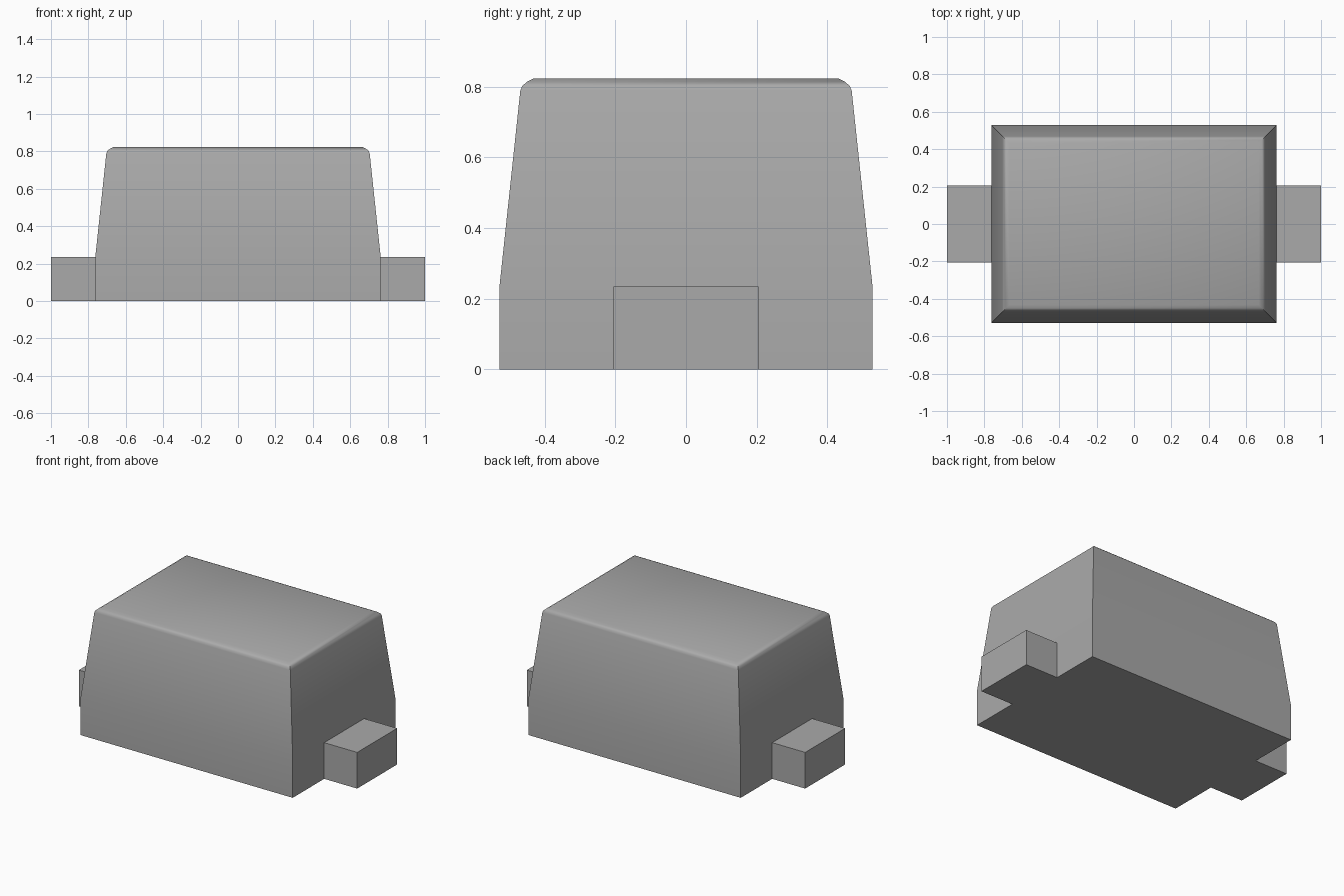
import bpy
import bmesh
import math

cube = bpy.data.objects.get("Cube")
if cube:
    bpy.data.objects.remove(cube, do_unlink=True)

# Single grey plastic
grey = bpy.data.materials.new("mid grey")
grey.use_nodes = True
colour = (0.4, 0.4, 0.4, 1)
grey.diffuse_color = colour
grey.node_tree.nodes["Principled BSDF"].inputs["Base Color"].default_value = colour

HALF_X, HALF_Y, SHOULDER = 0.763, 0.528, 0.235


def finish(name, bm):
    bmesh.ops.recalc_face_normals(bm, faces=bm.faces)
    mesh = bpy.data.meshes.new(name)
    bm.to_mesh(mesh)
    bm.free()
    mesh.materials.append(grey)
    obj = bpy.data.objects.new(name, mesh)
    bpy.context.collection.objects.link(obj)
    return obj


def ring(bm, inset, z):
    x, y = HALF_X - inset, HALF_Y - inset
    return [bm.verts.new((sx * x, sy * y, z))
            for sx, sy in ((-1, -1), (1, -1), (1, 1), (-1, 1))]


# Tapered housing with a rounded top rim: (inset, height) profile
profile = [(0, 0), (0, SHOULDER), (0.059, 0.79), (0.065, 0.803),
           (0.078, 0.814), (0.096, 0.823)]
bm = bmesh.new()
rings = [ring(bm, inset, z) for inset, z in profile]
for low, high in zip(rings, rings[1:]):
    for i in range(4):
        j = (i + 1) % 4
        bm.faces.new((low[i], low[j], high[j], high[i]))
bm.faces.new(rings[0])
bm.faces.new(rings[-1])
housing = finish("housing", bm)
bpy.context.view_layer.objects.active = housing
housing.select_set(True)
bpy.ops.object.shade_smooth_by_angle(angle=math.radians(50))

# Square-edged lugs on both ends
for side, name in ((1, "left_lug"), (-1, "right_lug")):
    bm = bmesh.new()
    bmesh.ops.create_cube(bm, size=1)
    length = 1 - HALF_X
    bmesh.ops.scale(bm, vec=(length, 0.41, SHOULDER), verts=bm.verts)
    bmesh.ops.translate(bm, vec=(side * (HALF_X + length / 2), 0, SHOULDER / 2),
                        verts=bm.verts)
    finish(name, bm)
